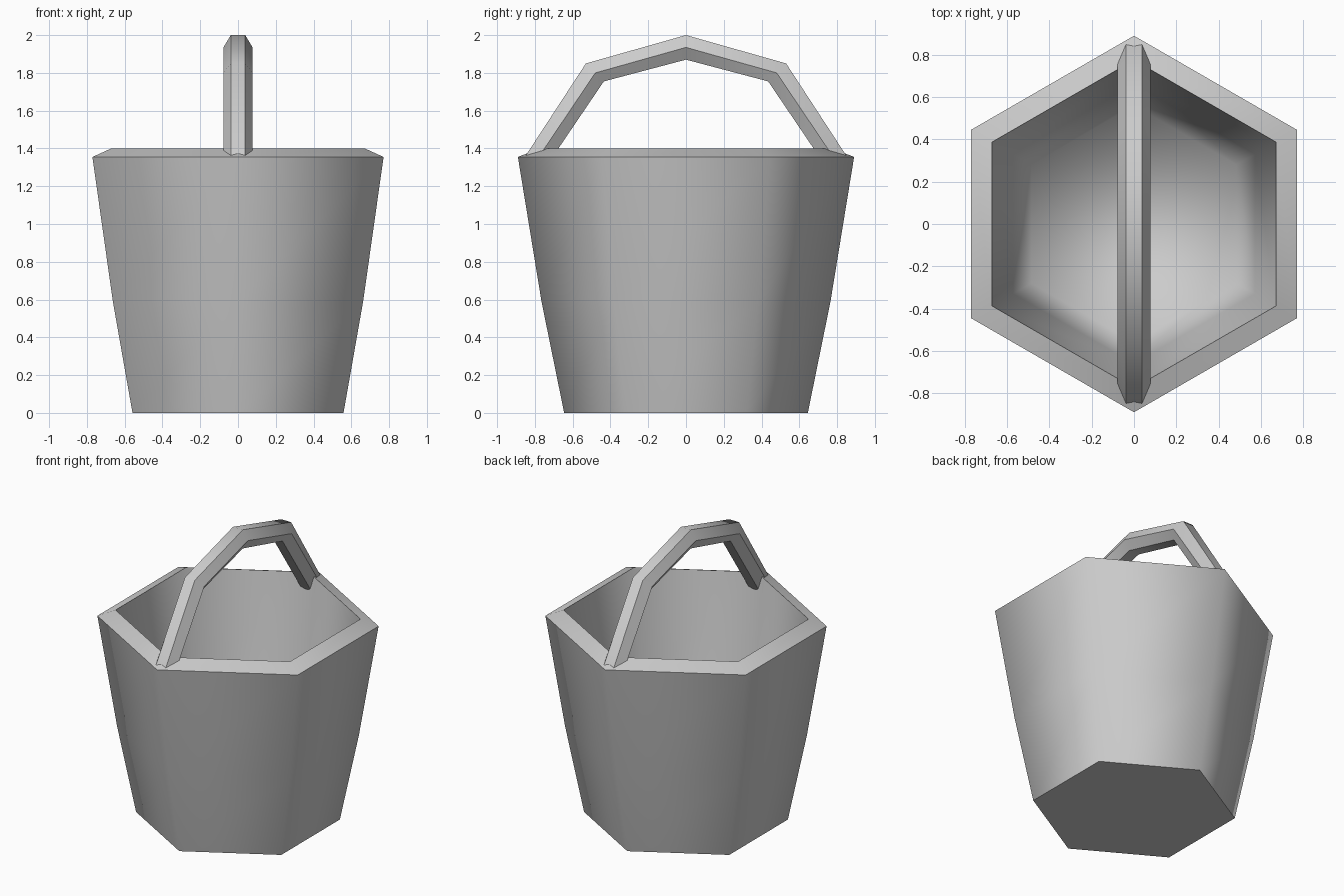
import bpy
import bmesh
import math

cube = bpy.data.objects.get("Cube")
if cube:
    bpy.data.objects.remove(cube, do_unlink=True)

SIDES = 6

# One plain grey for the whole bucket
grey = bpy.data.materials.new("plain grey")
grey.use_nodes = True
colour = (0.6, 0.6, 0.6, 1.0)
grey.diffuse_color = colour
grey.node_tree.nodes["Principled BSDF"].inputs["Base Color"].default_value = colour


def skin(name, loops, sharp_loops=()):
    """Bridge closed loops of points, cap both ends, smooth shade."""
    bm = bmesh.new()
    rings = [[bm.verts.new(p) for p in loop] for loop in loops]
    for a, b in zip(rings, rings[1:]):
        for i in range(len(a)):
            j = (i + 1) % len(a)
            bm.faces.new((a[i], a[j], b[j], b[i]))
    bm.faces.new(rings[0])
    bm.faces.new(rings[-1])
    bmesh.ops.recalc_face_normals(bm, faces=bm.faces)
    for face in bm.faces:
        face.smooth = True
    for k in sharp_loops:
        ring = rings[k]
        for i in range(len(ring)):
            bm.edges.get((ring[i - 1], ring[i])).smooth = False
    mesh = bpy.data.meshes.new(name)
    bm.to_mesh(mesh)
    bm.free()
    mesh.materials.append(grey)
    obj = bpy.data.objects.new(name, mesh)
    bpy.context.collection.objects.link(obj)
    return obj


def hexagon(radius, z):
    angles = [math.pi / 2 + math.tau * i / SIDES for i in range(SIDES)]
    return [(radius * math.cos(a), radius * math.sin(a), z) for a in angles]


# Bucket: outer wall, sloping rim, inner wall and floor
profile = [(0.645, 0), (0.765, 0.59), (0.89, 1.355),
           (0.775, 1.4), (0.66, 0.62), (0.56, 0.1)]
skin("bucket", [hexagon(r, z) for r, z in profile], sharp_loops=(0, 2, 3))

# Handle: six-sided bar bent over the bucket, as outer, middle, inner (y, z)
half = [((0.85, 1.36), (0.80, 1.325), (0.75, 1.29)),
        ((0.53, 1.85), (0.48, 1.80), (0.435, 1.755))]
crown = ((0, 2.0), (0, 1.935), (0, 1.87))
mirrored = [tuple((-y, z) for y, z in station) for station in reversed(half)]


def bar_section(station):
    outer, middle, inner = station
    flat, wide = 0.038, 0.077
    corners = [(-flat, outer), (flat, outer), (wide, middle),
               (flat, inner), (-flat, inner), (-wide, middle)]
    return [(x, y, z) for x, (y, z) in corners]


handle = skin("handle", [bar_section(s) for s in half + [crown] + mirrored])
bpy.ops.object.select_all(action="DESELECT")
handle.select_set(True)
bpy.context.view_layer.objects.active = handle
bpy.ops.object.shade_smooth_by_angle(angle=math.radians(50))
